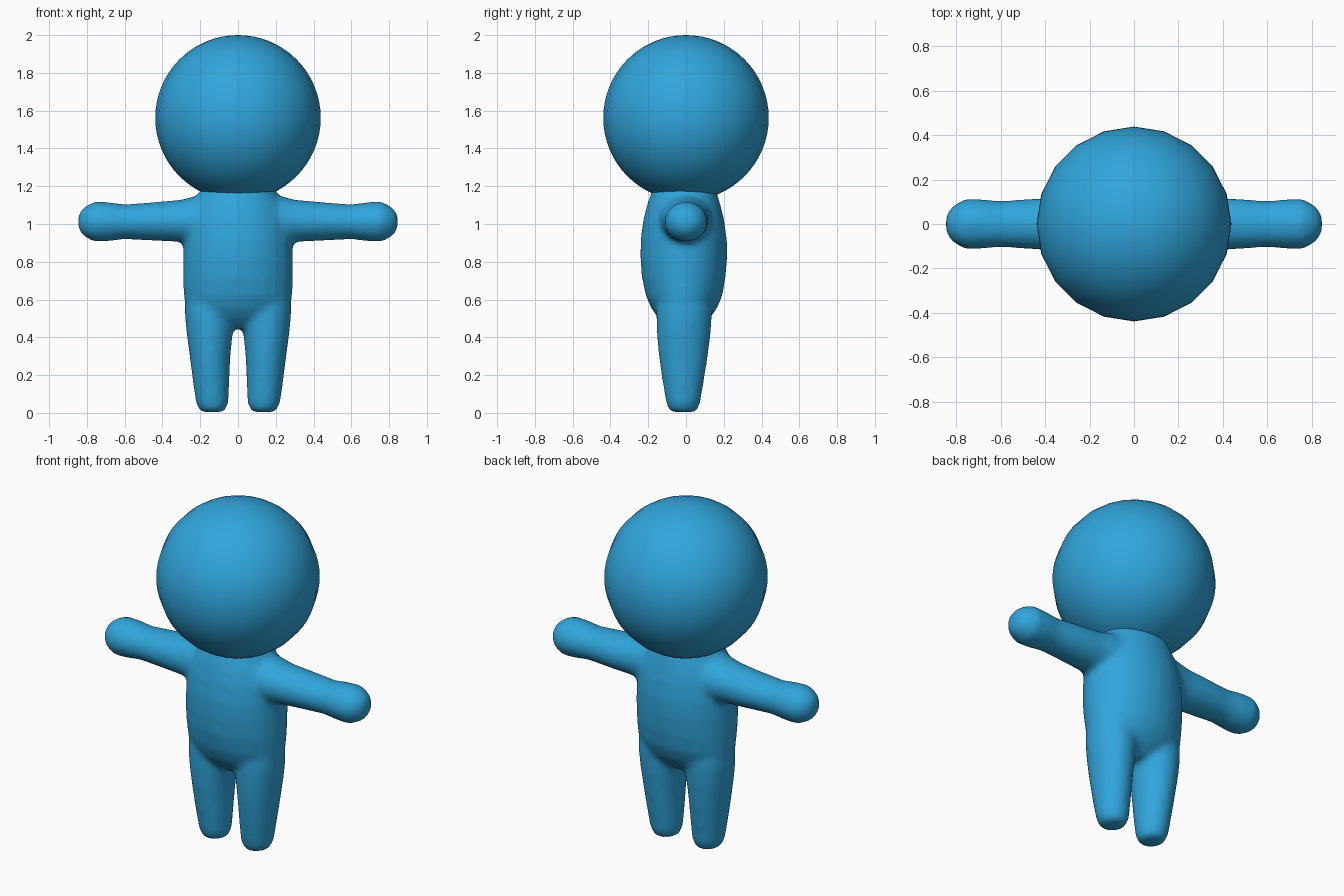
import bpy, bmesh, math
from mathutils import Vector

if "Cube" in bpy.data.objects:
    bpy.data.objects.remove(bpy.data.objects["Cube"])

blue = bpy.data.materials.new("sky blue")
blue.diffuse_color = (0.03, 0.38, 0.72, 1)
blue.use_nodes = True
blue.node_tree.nodes["Principled BSDF"].inputs["Base Color"].default_value = blue.diffuse_color


def loft(bm, rings, axis, n=24):
    """Skin elliptical rings (position, centre a, centre b, radius a, radius b) along x or z."""
    loops = []
    for p, ca, cb, ra, rb in rings:
        loop = []
        for i in range(n):
            t = 2 * math.pi * i / n
            a, b = ca + ra * math.cos(t), cb + rb * math.sin(t)
            loop.append(bm.verts.new((a, b, p) if axis == 'z' else (p, a, b)))
        loops.append(loop)
    faces = [bm.faces.new(loops[0]), bm.faces.new(loops[-1])]
    for lo, hi in zip(loops, loops[1:]):
        for i in range(n):
            j = (i + 1) % n
            faces.append(bm.faces.new((lo[i], lo[j], hi[j], hi[i])))
    bmesh.ops.recalc_face_normals(bm, faces=faces)


bm = bmesh.new()

# torso: z, centre x, centre y, half width, half depth
loft(bm, [(0.45, 0, -0.01, 0.19, 0.08), (0.50, 0, -0.01, 0.25, 0.135),
          (0.55, 0, -0.01, 0.275, 0.172), (0.62, 0, -0.01, 0.288, 0.203),
          (0.72, 0, -0.012, 0.292, 0.222), (0.82, 0, -0.012, 0.292, 0.23),
          (0.92, 0, -0.012, 0.288, 0.228), (1.02, 0, -0.012, 0.275, 0.215),
          (1.10, 0, -0.012, 0.245, 0.195), (1.16, 0, -0.01, 0.208, 0.176),
          (1.20, 0, -0.01, 0.19, 0.16)], 'z')

for s in (1, -1):
    # legs
    loft(bm, [(0.004, s * 0.135, -0.015, 0.062, 0.07), (0.05, s * 0.137, -0.015, 0.086, 0.09),
              (0.18, s * 0.143, -0.015, 0.098, 0.112), (0.30, s * 0.148, -0.014, 0.108, 0.13),
              (0.42, s * 0.150, -0.012, 0.122, 0.143), (0.52, s * 0.150, -0.01, 0.132, 0.148),
              (0.65, s * 0.150, -0.01, 0.132, 0.14)], 'z')
    # arms with rounded hands
    loft(bm, [(s * 0.15, -0.005, 1.02, 0.15, 0.135), (s * 0.24, -0.005, 1.02, 0.135, 0.125),
              (s * 0.30, -0.004, 1.017, 0.124, 0.112), (s * 0.42, 0, 1.014, 0.116, 0.104),
              (s * 0.60, 0, 1.012, 0.104, 0.092), (s * 0.68, 0, 1.012, 0.111, 0.103),
              (s * 0.76, 0, 1.012, 0.113, 0.107), (s * 0.815, 0, 1.012, 0.082, 0.078),
              (s * 0.845, 0, 1.012, 0.042, 0.042)], 'x')

mesh = bpy.data.meshes.new("body")
bm.to_mesh(mesh)
bm.free()
body = bpy.data.objects.new("body", mesh)
bpy.context.collection.objects.link(body)
mesh.materials.append(blue)

# fuse limbs and torso into one softly blended skin
remesh = body.modifiers.new("fuse", 'REMESH')
remesh.mode = 'VOXEL'
remesh.voxel_size = 0.018
remesh.use_smooth_shade = True
soften = body.modifiers.new("soften", 'SMOOTH')
soften.factor = 0.5
soften.iterations = 6

# head
bpy.ops.mesh.primitive_uv_sphere_add(segments=20, ring_count=32, radius=0.438,
                                     location=(0, 0, 1.562))
head = bpy.context.object
head.name = "head"
head.data.materials.append(blue)
bpy.ops.object.shade_smooth()
